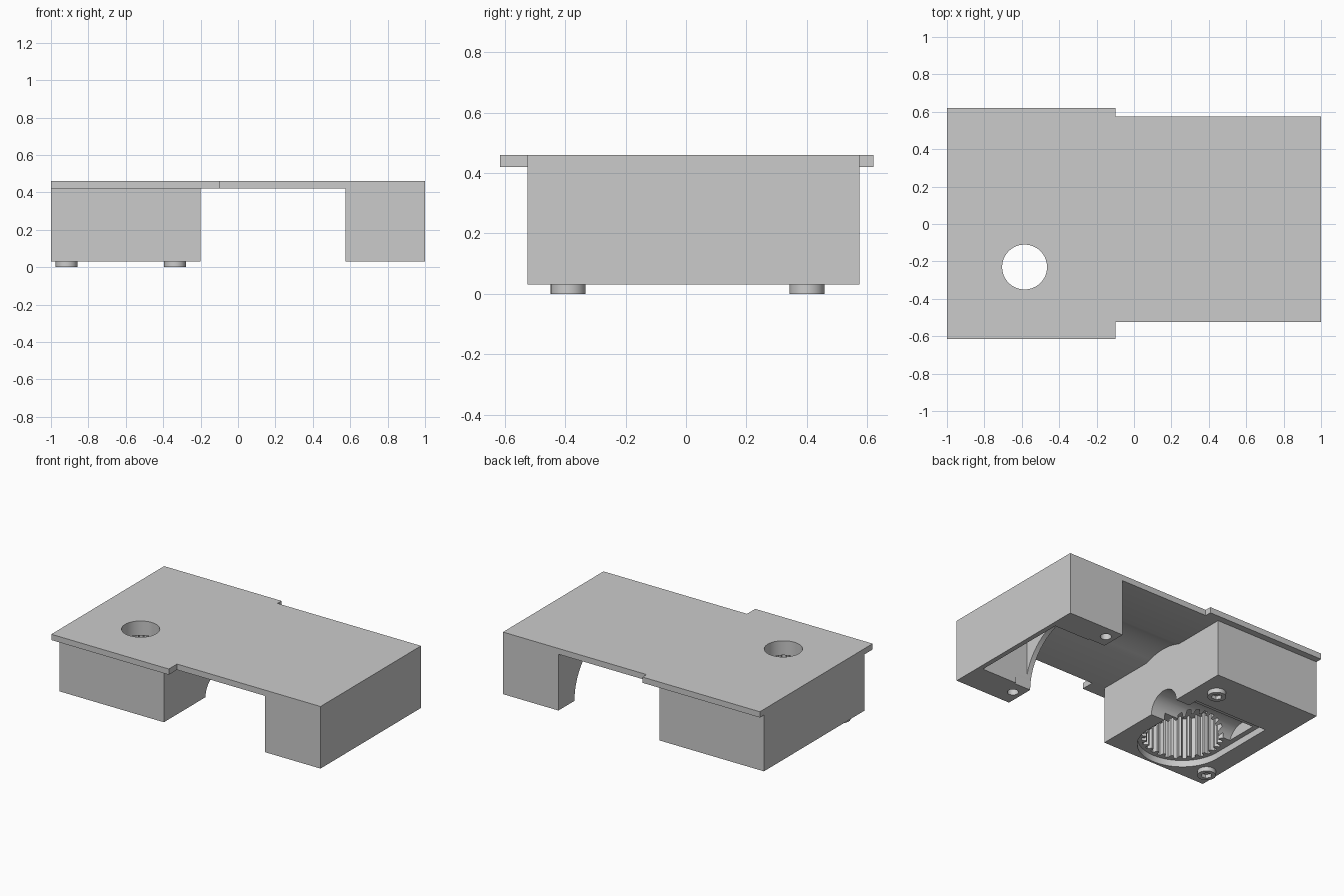
import bpy, bmesh, math
from mathutils import Vector

if "Cube" in bpy.data.objects:
    bpy.data.objects.remove(bpy.data.objects["Cube"])

grey = bpy.data.materials.new("light_grey")
grey.diffuse_color = (0.6, 0.6, 0.6, 1)
grey.use_nodes = True
grey.node_tree.nodes["Principled BSDF"].inputs["Base Color"].default_value = grey.diffuse_color


def prism(name, points, vec):
    """Extrude a closed planar outline along vec."""
    bm = bmesh.new()
    face = bm.faces.new([bm.verts.new(p) for p in points])
    ext = bmesh.ops.extrude_face_region(bm, geom=[face])
    verts = [g for g in ext["geom"] if isinstance(g, bmesh.types.BMVert)]
    bmesh.ops.translate(bm, verts=verts, vec=Vector(vec))
    bmesh.ops.recalc_face_normals(bm, faces=bm.faces)
    mesh = bpy.data.meshes.new(name)
    bm.to_mesh(mesh)
    bm.free()
    mesh.materials.append(grey)
    ob = bpy.data.objects.new(name, mesh)
    bpy.context.collection.objects.link(ob)
    return ob


def flat(name, xy, z0, z1):
    return prism(name, [(x, y, z0) for x, y in xy], (0, 0, z1 - z0))


def box(name, x0, x1, y0, y1, z0, z1):
    return flat(name, [(x0, y0), (x1, y0), (x1, y1), (x0, y1)], z0, z1)


def circle(cx, cy, r, n=48, start=0.0, sweep=math.tau):
    return [(cx + r * math.cos(start + sweep * i / n),
             cy + r * math.sin(start + sweep * i / n)) for i in range(n)]


def x_cylinder(name, y, z, r, x0, x1):
    return prism(name, [(x0, a, b) for a, b in circle(y, z, r, 64)], (x1 - x0, 0, 0))


def combine(target, tool, operation="DIFFERENCE"):
    """Apply a boolean and discard the tool."""
    mod = target.modifiers.new("bool", "BOOLEAN")
    mod.operation, mod.object, mod.solver = operation, tool, "EXACT"
    bpy.context.view_layer.objects.active = target
    bpy.ops.object.modifier_apply(modifier=mod.name)
    bpy.data.objects.remove(tool)


def finish(ob):
    bpy.ops.object.select_all(action="DESELECT")
    ob.select_set(True)
    bpy.context.view_layer.objects.active = ob
    bpy.ops.object.shade_smooth_by_angle(angle=math.radians(20))


Y0, Y1, YM = -0.525, 0.575, 0.04    # body sides and motor axis
BASE, DECK, TOP = 0.03, 0.42, 0.46

# Stepped cover plate with the two blocks below it
body = flat("housing", [(-1, -0.615), (-0.1, -0.615), (-0.1, Y0), (1, Y0),
                        (1, Y1), (-0.1, Y1), (-0.1, 0.62), (-1, 0.62)], DECK, TOP)
combine(body, box("gearbox", -1, -0.2, Y0, Y1, BASE, DECK), "UNION")
combine(body, box("motor_mount", 0.575, 1, Y0, Y1, BASE, DECK), "UNION")
bm = bmesh.new()
bm.from_mesh(body.data)
bmesh.ops.dissolve_limit(bm, angle_limit=0.01, verts=bm.verts, edges=bm.edges)
bm.to_mesh(body.data)
bm.free()

# Motor clearance: shallow channel in the deck, arch and cavity in the mount
combine(body, x_cylinder("channel", YM, BASE, 0.42, -0.2, 0.575))
combine(body, x_cylinder("arch", YM, BASE, 0.36, 0.5, 0.7))
combine(body, box("cavity", 0.61, 0.967, -0.31, 0.39, -0.1, 0.41))
for y in (-0.41, 0.49):
    combine(body, flat("screw_hole", circle(0.64, y, 0.035, 24), -0.1, 0.3))

# Gearbox: rounded recess, toothed pocket, worm bore and shaft hole
GX, GY = -0.585, -0.23
recess = circle(GX, GY, 0.28, 32, math.pi, math.pi) + [(GX + 0.28, GY), (GX + 0.28, 0.24), (GX - 0.28, 0.24)]
combine(body, flat("recess", recess, -0.1, 0.075))
teeth = []
N = 28
for i in range(N):
    for frac, r in ((0.0, 0.225), (0.3, 0.225), (0.45, 0.255), (0.85, 0.255)):
        a = math.tau * (i + frac) / N
        teeth.append((GX + r * math.cos(a), GY + r * math.sin(a)))
combine(body, flat("gear_pocket", teeth, -0.1, 0.36))
combine(body, x_cylinder("worm_bore", 0.05, BASE, 0.12, -0.83, -0.1))
combine(body, flat("shaft_hole", circle(GX, GY, 0.12, 64), 0.2, 0.6))
finish(body)

# Socket head screws under the gearbox
for i, (x, y) in enumerate([(-0.917, -0.39), (-0.337, 0.40)]):
    screw = flat(f"screw_head_{i + 1}", circle(x, y, 0.058, 32), 0, 0.04)
    combine(screw, flat("hex_socket", circle(x, y, 0.034, 6), -0.05, 0.025))
    finish(screw)
